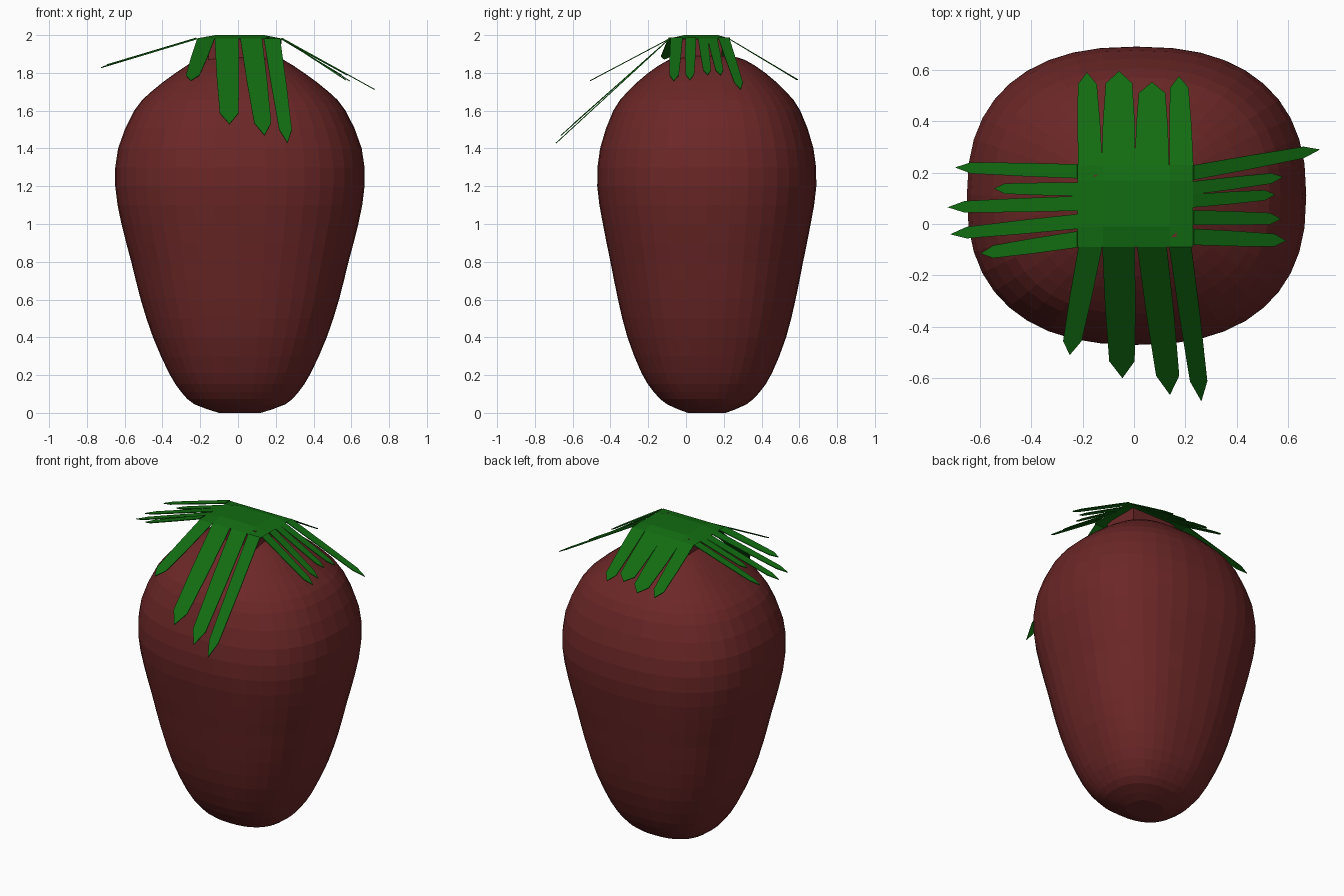
import bpy
import bmesh
from math import cos, sin, pi, copysign
from mathutils import Vector

cube = bpy.data.objects.get("Cube")
if cube:
    bpy.data.objects.remove(cube, do_unlink=True)


def material(name, rgb):
    mat = bpy.data.materials.new(name)
    mat.use_nodes = True
    mat.diffuse_color = (*rgb, 1)
    mat.node_tree.nodes["Principled BSDF"].inputs["Base Color"].default_value = (*rgb, 1)
    return mat


RED = material("deep red", (0.15, 0.02, 0.02))
GREEN = material("leaf green", (0.006, 0.15, 0.006))


def add_object(name, bm, mat, thickness=0):
    bmesh.ops.recalc_face_normals(bm, faces=bm.faces)
    mesh = bpy.data.meshes.new(name)
    bm.to_mesh(mesh)
    bm.free()
    mesh.materials.append(mat)
    obj = bpy.data.objects.new(name, mesh)
    bpy.context.collection.objects.link(obj)
    if thickness:
        mod = obj.modifiers.new("thickness", 'SOLIDIFY')
        mod.thickness = thickness
        mod.offset = -1
    return obj


def smooth_profile(points, steps=2):
    """Catmull-Rom curve through the profile points."""
    pts = [Vector(p) for p in points]
    pts = [pts[0]] + pts + [pts[-1]]
    out = []
    for a, b, c, d in zip(pts, pts[1:], pts[2:], pts[3:]):
        for i in range(steps):
            t = i / steps
            out.append(0.5 * (2 * b + (c - a) * t + (2 * a - 5 * b + 4 * c - d) * t * t
                              + (3 * b - a - 3 * c + d) * t ** 3))
    return out + [pts[-1]]


# Fruit body: rounded-square rings (half width x, half width y, height)
PROFILE = [(0.11, 0.10, 0.0), (0.24, 0.21, 0.045), (0.31, 0.28, 0.11), (0.375, 0.345, 0.21),
           (0.46, 0.42, 0.4), (0.525, 0.47, 0.6), (0.575, 0.51, 0.8), (0.627, 0.55, 1.0),
           (0.66, 0.58, 1.2), (0.645, 0.565, 1.4), (0.56, 0.495, 1.6), (0.47, 0.42, 1.7),
           (0.34, 0.31, 1.8), (0.23, 0.2, 1.87), (0.17, 0.12, 1.89)]
SEGMENTS = 40
bm = bmesh.new()
rings = []
for rx, ry, z in smooth_profile(PROFILE):
    ring = []
    for i in range(SEGMENTS):
        a = 2 * pi * i / SEGMENTS
        c, s = cos(a), sin(a)
        ring.append(bm.verts.new((0.01 + rx * copysign(abs(c) ** 0.83, c),
                                  0.11 + ry * copysign(abs(s) ** 0.83, s), z)))
    rings.append(ring)
for low, high in zip(rings, rings[1:]):
    for i in range(SEGMENTS):
        j = (i + 1) % SEGMENTS
        bm.faces.new((low[i], low[j], high[j], high[i]))
bm.faces.new(rings[0])
bm.faces.new(rings[-1])
add_object("fruit_body", bm, RED)

# Square neck between the body and the leafy cap
bm = bmesh.new()
bmesh.ops.create_cube(bm, size=1)
for v in bm.verts:
    v.co = (0.005 + v.co.x * 0.32, 0.07 + v.co.y * 0.24, 1.915 + v.co.z * 0.15)
add_object("fruit_neck", bm, RED)

# Leafy cap: flat centre with lowered border
bm = bmesh.new()
XS = (-0.22, -0.12, 0.005, 0.14, 0.23)
YS = (-0.09, -0.01, 0.07, 0.17, 0.23)
grid = [[bm.verts.new((x, y, 1.982 if x in (XS[0], XS[-1]) or y in (YS[0], YS[-1]) else 2.0))
         for x in XS] for y in YS]
for r0, r1 in zip(grid, grid[1:]):
    for i in range(4):
        bm.faces.new((r0[i], r0[i + 1], r1[i + 1], r1[i]))
add_object("leaf_cap", bm, GREEN, 0.006)


def leaf(name, base, tip, width, across):
    """Flat pointed blade from the cap edge down to its tip."""
    base, tip, across = Vector((*base, 1.982)), Vector(tip), Vector(across)
    bm = bmesh.new()
    outline = []
    for t, w in ((0, 1.15), (0.45, 1.08), (0.87, 0.9)):
        outline.append((base.lerp(tip, t), across * width * w / 2))
    verts = [bm.verts.new(p - o) for p, o in outline]
    verts.append(bm.verts.new(tip))
    verts += [bm.verts.new(p + o) for p, o in reversed(outline)]
    face = bm.faces.new(verts)
    face.normal_update()
    if face.normal.z < 0:
        face.normal_flip()
    obj_mesh = add_object(name, bm, GREEN, 0.005)
    return obj_mesh


# Leaves along y: (base x, tip x, tip y, tip z, width)
FRONT = [(-0.17, -0.25, -0.51, 1.76, 0.08), (-0.06, -0.045, -0.6, 1.53, 0.11),
         (0.07, 0.14, -0.665, 1.47, 0.1), (0.18, 0.262, -0.69, 1.43, 0.075)]
BACK = [(-0.17, -0.183, 0.59, 1.765, 0.082), (-0.06, -0.058, 0.595, 1.765, 0.115),
        (0.07, 0.07, 0.552, 1.79, 0.115), (0.185, 0.175, 0.575, 1.775, 0.08)]
for side, edge, rows in (("front", YS[0], FRONT), ("back", YS[-1], BACK)):
    for n, (bx, tx, ty, tz, w) in enumerate(rows, 1):
        leaf(f"{side}_leaf_{n}", (bx, edge), (tx, ty, tz), w, (1, 0, 0))

# Leaves along x: (base y, tip y, tip x, tip z, width)
RIGHT = [(0.205, 0.22, -0.695, 1.84, 0.048), (0.135, 0.138, -0.545, 1.885, 0.045),
         (0.08, 0.065, -0.725, 1.83, 0.05), (0.01, -0.04, -0.715, 1.835, 0.05),
         (-0.06, -0.115, -0.595, 1.87, 0.055)]
LEFT = [(0.2, 0.29, 0.722, 1.71, 0.05), (0.14, 0.183, 0.58, 1.79, 0.045),
        (0.09, 0.115, 0.55, 1.79, 0.045), (0.025, 0.02, 0.57, 1.76, 0.05),
        (-0.05, -0.065, 0.59, 1.755, 0.055)]
for side, edge, rows in (("right", XS[0], RIGHT), ("left", XS[-1], LEFT)):
    for n, (by, ty, tx, tz, w) in enumerate(rows, 1):
        leaf(f"{side}_leaf_{n}", (edge, by), (tx, ty, tz), w, (0, 1, 0))
